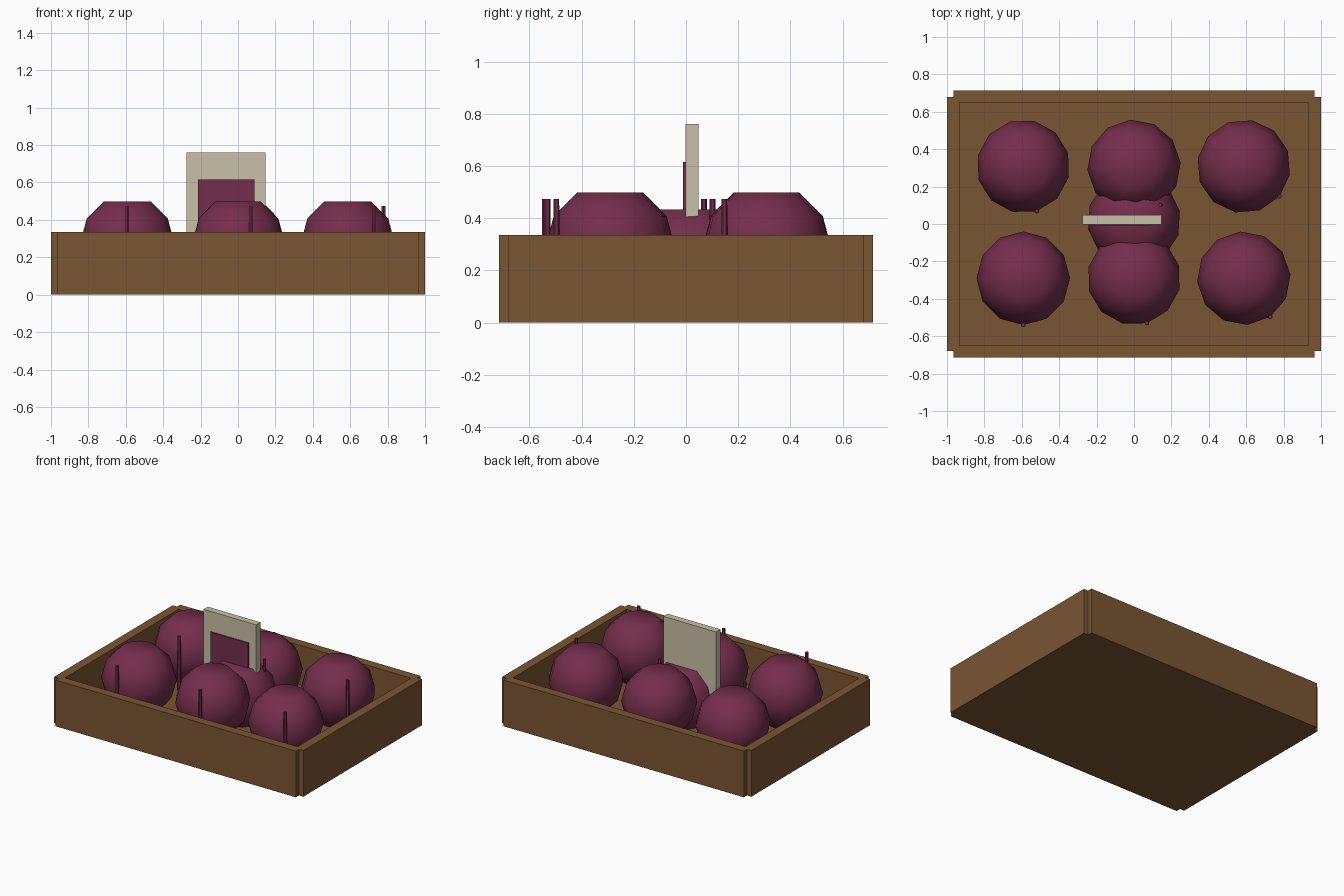
import bpy, bmesh, math
from mathutils import Matrix

if "Cube" in bpy.data.objects:
    bpy.data.objects.remove(bpy.data.objects["Cube"])


def material(name, rgb):
    m = bpy.data.materials.new(name)
    m.diffuse_color = (*rgb, 1)
    m.use_nodes = True
    m.node_tree.nodes["Principled BSDF"].inputs["Base Color"].default_value = m.diffuse_color
    return m


WOOD = material("brown wood", (0.195, 0.091, 0.033))
PLUM = material("plum purple", (0.178, 0.027, 0.072))
CREAM = material("cream card", (0.58, 0.53, 0.39))


def finish(name, bm, mat, smooth=False):
    bmesh.ops.recalc_face_normals(bm, faces=bm.faces)
    me = bpy.data.meshes.new(name)
    bm.to_mesh(me)
    bm.free()
    me.materials.append(mat)
    if smooth:
        for p in me.polygons:
            p.use_smooth = True
    ob = bpy.data.objects.new(name, me)
    bpy.context.collection.objects.link(ob)
    return ob


def box(name, x, y, z, mat):
    """Box from (min, max) pairs along each axis."""
    bm = bmesh.new()
    size = [r[1] - r[0] for r in (x, y, z)]
    mid = [(r[1] + r[0]) / 2 for r in (x, y, z)]
    bmesh.ops.create_cube(bm, size=1, matrix=Matrix.Translation(mid) @ Matrix.Diagonal((*size, 1)))
    return finish(name, bm, mat)


def fruit(name, x, y, z, yaw, r=0.25):
    """Twelve-sided ball with flattened poles."""
    bm = bmesh.new()
    bmesh.ops.create_uvsphere(bm, u_segments=12, v_segments=6, radius=r)
    cap = r * math.cos(math.radians(30))
    for v in bm.verts:
        v.co.z = max(-cap, min(cap, v.co.z))
    bmesh.ops.transform(bm, verts=bm.verts,
                        matrix=Matrix.Translation((x, y, z)) @ Matrix.Rotation(yaw, 4, 'Z'))
    return finish(name, bm, PLUM, True)


def stem(name, x, y, z0, z1):
    bm = bmesh.new()
    bmesh.ops.create_cone(bm, cap_ends=True, segments=6, radius1=0.013, radius2=0.011, depth=z1 - z0,
                          matrix=Matrix.Translation((x, y, (z0 + z1) / 2)))
    return finish(name, bm, PLUM)


# Crate: floor and four walls with notched corners
H = 0.335
box("crate_floor", (-0.965, 0.965), (-0.68, 0.68), (0, 0.05), WOOD)
for s, side in ((-1, "front"), (1, "back")):
    box(f"{side}_wall", (-0.965, 0.965), sorted((s * 0.65, s * 0.715)), (0, H), WOOD)
for s, side in ((-1, "left"), (1, "right")):
    box(f"{side}_wall", sorted((s * 0.933, s * 1.0)), (-0.68, 0.68), (0, H), WOOD)

# Two rows of fruit, each with an upright stem at its side (x, y, stem angle)
fruits = [(-0.592, 0.308, 0.29), (0, 0.308, 0.60), (0.587, 0.308, 0.87),
          (-0.592, -0.29, 0.0), (0, -0.29, 0.28), (0.587, -0.29, 0.60)]
for i, (x, y, a) in enumerate(fruits, 1):
    fruit(f"fruit_{i}", x, y, 0.283, a)
    stem(f"stem_{i}", x + 0.25 * math.sin(a), y - 0.25 * math.cos(a), 0.08, 0.473)

# Lower fruit in the middle
fruit("middle_fruit", 0, 0.02, 0.217, 0.2)

# Sign card with a coloured panel on its front
box("sign_card", (-0.275, 0.147), (-0.002, 0.047), (0.27, 0.76), CREAM)
box("sign_panel", (-0.215, 0.088), (-0.011, -0.002), (0.33, 0.615), PLUM)
